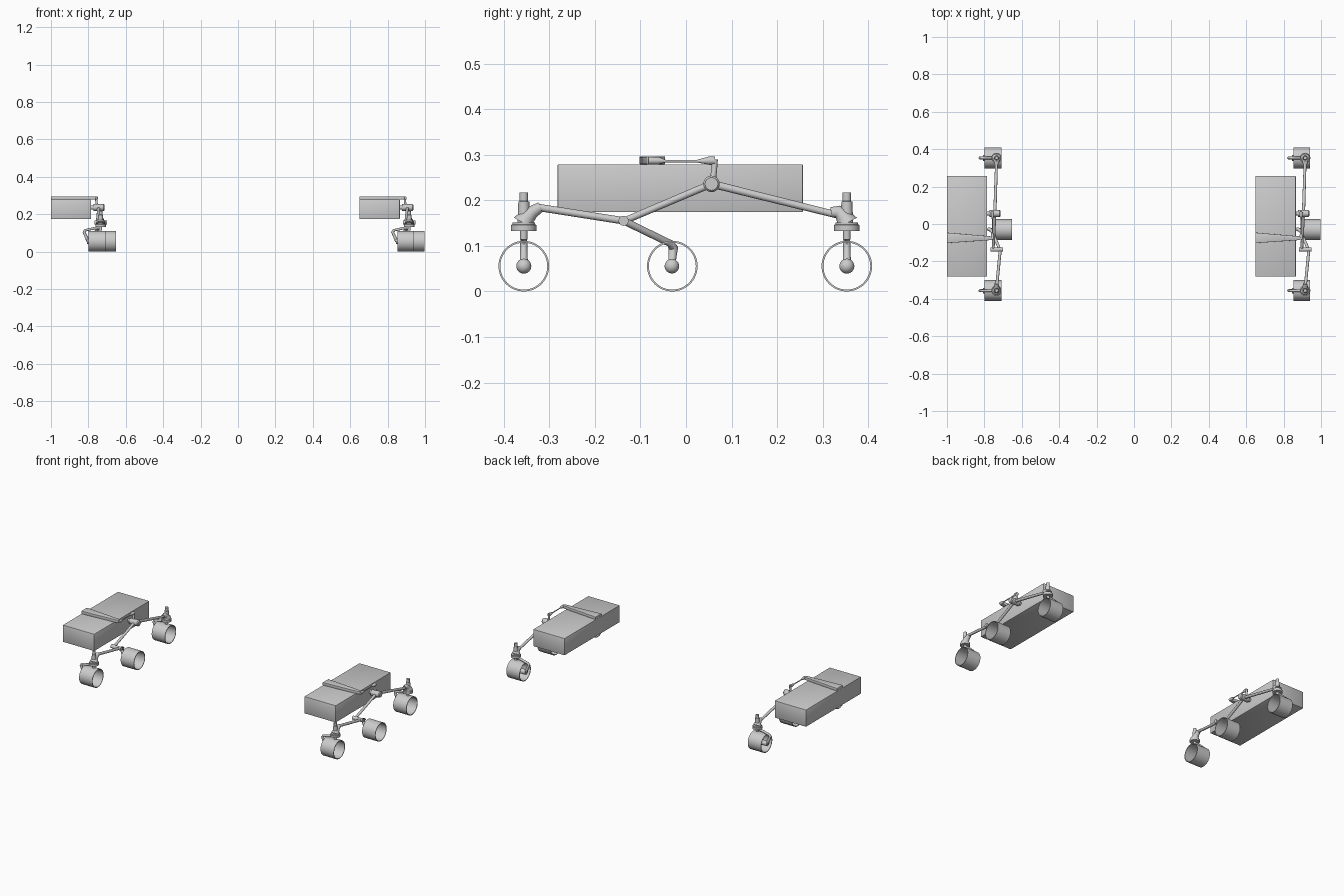
import bpy, bmesh, math
from mathutils import Vector, Matrix

if "Cube" in bpy.data.objects:
    bpy.data.objects.remove(bpy.data.objects["Cube"])

parts = []


def finish(name, bm, angle=35):
    bmesh.ops.recalc_face_normals(bm, faces=bm.faces)
    me = bpy.data.meshes.new(name)
    bm.to_mesh(me)
    bm.free()
    me.shade_smooth()
    me.set_sharp_from_angle(angle=math.radians(angle))
    ob = bpy.data.objects.new(name, me)
    bpy.context.collection.objects.link(ob)
    parts.append(ob)
    return ob


def tube(name, pts, radii, sides=20):
    """Round bar swept through points with one radius per point."""
    pts = [Vector(p) for p in pts]
    if not isinstance(radii, (list, tuple)):
        radii = [radii] * len(pts)
    bm = bmesh.new()
    rings = []
    for i, p in enumerate(pts):
        t = Vector()
        if i > 0:
            t += (p - pts[i - 1]).normalized()
        if i < len(pts) - 1:
            t += (pts[i + 1] - p).normalized()
        t.normalize()
        ref = Vector((1, 0, 0)) if abs(t.x) < 0.75 else Vector((0, 1, 0))
        u = (ref - t * ref.dot(t)).normalized()
        if i and u.dot(prev) < 0.7:
            u = (prev - t * prev.dot(t)).normalized()
        prev = u
        v = t.cross(u)
        rings.append([bm.verts.new(p + radii[i] * (math.cos(a) * u + math.sin(a) * v))
                      for a in (2 * math.pi * k / sides for k in range(sides))])
    for a, b in zip(rings, rings[1:]):
        for k in range(sides):
            bm.faces.new((a[k], a[(k + 1) % sides], b[(k + 1) % sides], b[k]))
    bm.faces.new(rings[0])
    bm.faces.new(rings[-1])
    return finish(name, bm)


def ball(name, c, r):
    bm = bmesh.new()
    bmesh.ops.create_uvsphere(bm, u_segments=20, v_segments=12, radius=r,
                              matrix=Matrix.Translation(c))
    return finish(name, bm)


def prism(name, outline, z0, z1, bevel=0.0):
    bm = bmesh.new()
    f = bm.faces.new([bm.verts.new((x, y, z0)) for x, y in outline])
    ext = bmesh.ops.extrude_face_region(bm, geom=[f])["geom"]
    bmesh.ops.translate(bm, vec=(0, 0, z1 - z0),
                        verts=[g for g in ext if isinstance(g, bmesh.types.BMVert)])
    if bevel:
        bmesh.ops.bevel(bm, geom=bm.edges[:], offset=bevel, segments=2,
                        profile=0.5, affect='EDGES')
    return finish(name, bm, 30)


def wheel(name, x0, x1, y):
    """Thin open rim, revolved from a small profile with rolled edges."""
    R, zc, n = 0.0555, 0.0555, 48
    prof = [(x0, R), (x0 + .003, R), (x1 - .003, R), (x1, R),
            (x1, R - .004), (x0, R - .004)]
    bm = bmesh.new()
    rings = [[bm.verts.new((x, y + r * math.cos(a), zc + r * math.sin(a))) for x, r in prof]
             for a in (2 * math.pi * k / n for k in range(n))]
    for i in range(n):
        a, b = rings[i], rings[(i + 1) % n]
        for k in range(len(prof)):
            j = (k + 1) % len(prof)
            bm.faces.new((a[k], a[j], b[j], b[k]))
    finish(name, bm)


HUB = 0.0555
# body box
prism("body", [(-1, -.282), (-.785, -.282), (-.785, .257), (-1, .257)], .174, .279, .003)
# tapered differential bar across the deck
prism("differential_bar", [(-1, -.102), (-.765, -.086), (-.755, -.078), (-.765, -.066), (-1, -.046)],
      .279, .296, .001)
# link rod with end sockets, and the lever down to the pivot
tube("differential_link", [(-.757, -.082, .287), (-.757, -.06, .287), (-.757, -.045, .286),
                           (-.757, .025, .286), (-.757, .05, .287), (-.757, .064, .287)],
     [.008, .008, .003, .003, .009, .009])
tube("differential_lever", [(-.757, .063, .29), (-.757, .062, .265), (-.752, .056, .236)],
     [.007, .006, .009])
# rocker pivot
tube("rocker_pivot", [(-.79, .056, .236), (-.77, .056, .236)], .011)
tube("rocker_hub", [(-.772, .056, .236), (-.718, .056, .236), (-.713, .056, .236)],
     [.018, .018, .014], 28)
# rocker arms
tube("rocker_front_arm", [(-.744, .056, .236), (-.753, -.135, .155)], [.008, .0075])
tube("rocker_rear_arm", [(-.744, .056, .236), (-.735, .335, .167)], [.0085, .0075])
# bogie pivot and arms
tube("bogie_pivot", [(-.768, -.137, .155), (-.70, -.137, .155)], .011)
tube("bogie_front_arm", [(-.715, -.137, .155), (-.733, -.322, .184)], .008)
tube("bogie_rear_arm", [(-.717, -.137, .155), (-.762, -.034, .105), (-.775, -.028, .096),
                        (-.768, -.03, .075), (-.75, -.031, HUB)],
     [.008, .008, .011, .009, .008])
# middle wheel
wheel("middle_wheel", -.742, -.652, -.03)
tube("middle_wheel_hub", [(-.757, -.031, HUB), (-.715, -.031, HUB)], .015)
ball("middle_hub_cap", (-.715, -.031, HUB), .016)

# steered corner wheels: s = -1 front, +1 rear
for label, s, yc, tip in (("front", -1, -.356, (-.318, .186)), ("rear", 1, .353, (.318, .174))):
    X = -.735
    wheel(label + "_wheel", -.798, -.708, yc)
    tube(label + "_steering_motor", [(X, yc, .15), (X, yc, .197), (X, yc, .198), (X, yc, .217)],
         [.014, .012, .0095, .0095])
    tube(label + "_steering_bracket", [(X, yc, .15), (X, yc - s * .007, .163),
                                       (X, yc - s * .02, .175), (X, tip[0], tip[1])],
         [.025, .018, .014, .011])
    tube(label + "_steering_disc", [(X, yc, .133), (X, yc, .146), (X, yc, .147), (X, yc, .151)],
         [.028, .028, .025, .025], 32)
    tube(label + "_steering_stem", [(X, yc, .114), (X, yc, .135)], .008)
    tube(label + "_wheel_strut", [(X, yc, .127), (-.765, yc, .126), (-.818, yc, .114),
                                  (-.823, yc, .104), (-.801, yc, HUB)],
         [.007, .007, .007, .008, .009])
    tube(label + "_wheel_hub", [(-.806, yc, HUB), (-.765, yc, HUB)], .015)
    ball(label + "_hub_cap", (-.765, yc, HUB), .0165)

# second identical unit at the other side
for ob in list(parts):
    dup = ob.copy()
    dup.name = "second_" + ob.name
    dup.location.x += 1.65
    bpy.context.collection.objects.link(dup)
